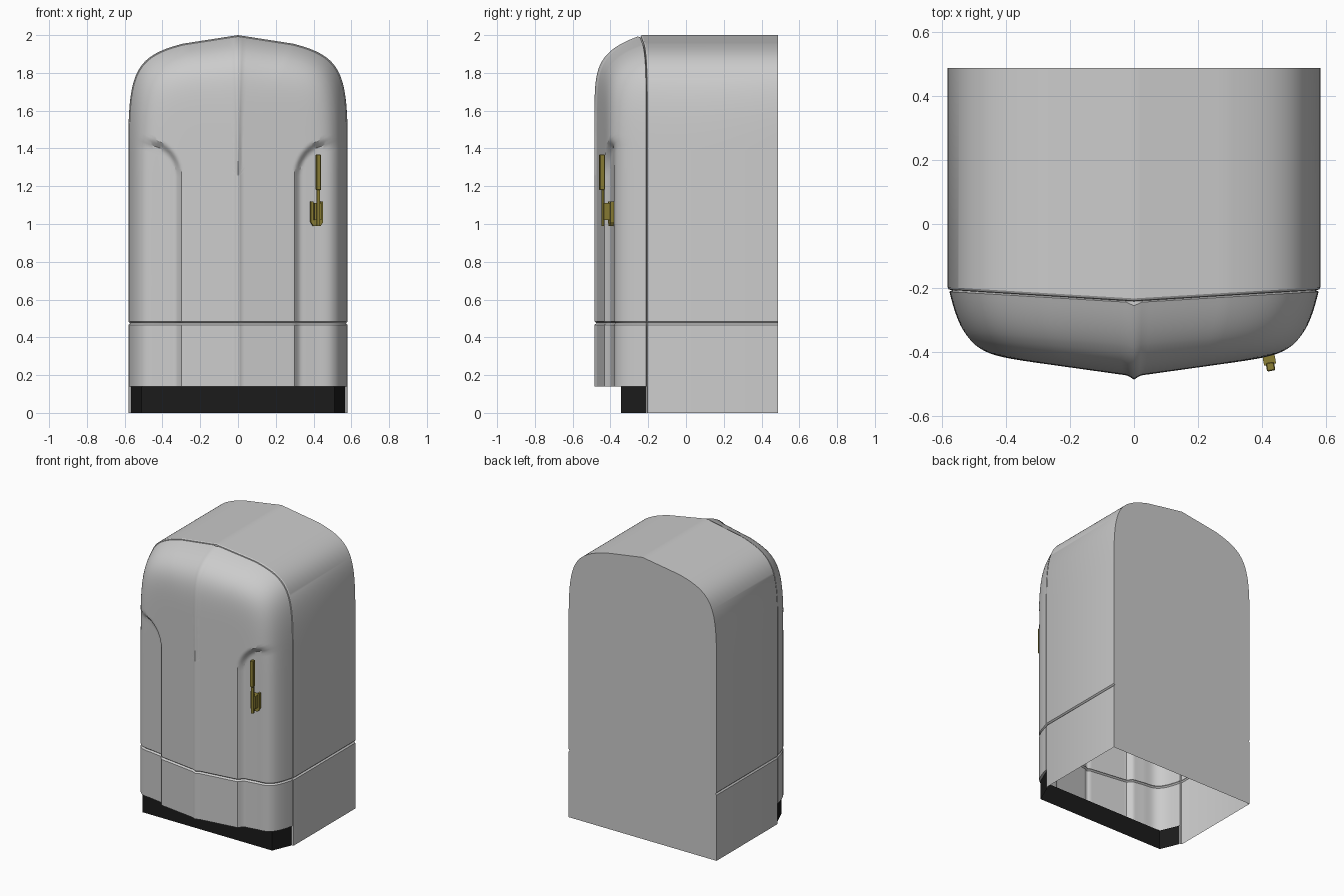
import bpy, bmesh, math
from mathutils import Vector
from mathutils.geometry import interpolate_bezier

if "Cube" in bpy.data.objects:
    bpy.data.objects.remove(bpy.data.objects["Cube"])

ZC, BACK = 1.25, 0.487          # spoke centre height, back plane
GROOVE = 0.475                  # horizontal split line


def make_object(name, bm, mirror=False, color=None, angle=30):
    bmesh.ops.remove_doubles(bm, verts=bm.verts, dist=0.0004)
    bmesh.ops.recalc_face_normals(bm, faces=bm.faces)
    me = bpy.data.meshes.new(name)
    bm.to_mesh(me)
    bm.free()
    ob = bpy.data.objects.new(name, me)
    bpy.context.collection.objects.link(ob)
    if mirror:
        ob.modifiers.new("Mirror", 'MIRROR').use_clip = True
    if color:
        mat = bpy.data.materials.get(color[0]) or bpy.data.materials.new(color[0])
        mat.diffuse_color = color[1]
        mat.use_nodes = True
        mat.node_tree.nodes["Principled BSDF"].inputs["Base Color"].default_value = mat.diffuse_color
        me.materials.append(mat)
    bpy.ops.object.select_all(action='DESELECT')
    ob.select_set(True)
    bpy.context.view_layer.objects.active = ob
    bpy.ops.object.shade_smooth_by_angle(angle=math.radians(angle))
    return ob


def skin(bm, rows):
    grid = [[bm.verts.new(p) for p in row] for row in rows]
    for a, b in zip(grid, grid[1:]):
        for j in range(len(a) - 1):
            bm.faces.new((a[j], a[j + 1], b[j + 1], b[j]))
    return grid


def smooth(t):
    t = min(max(t, 0), 1)
    return t * t * (3 - 2 * t)


# Half outline of the cabinet seen from the front, bottom to peak
low = [0.14, 0.3, 0.45, GROOVE - .009, GROOVE, GROOVE + .009, 0.5, 0.7, 0.95, 1.15]
outline = [(0.581, z) for z in low]
outline += [(0.581, ZC + 0.02 * i) for i in range(8)]
outline += [tuple(p)[:2] for p in interpolate_bezier(
    Vector((.581, 1.41, 0)), Vector((.58, 1.8, 0)),
    Vector((.55, 1.89, 0)), Vector((.29, 1.955, 0)), 44)]
outline += [(.29 * (1 - i / 12), 1.955 + .045 * i / 12) for i in range(1, 13)]


def spoke(X, Z, s):
    return (X * s, Z if Z < ZC else ZC + (Z - ZC) * s)


def seam(X):
    return -0.245 + 0.06 * X


def recess(x, z):
    # shallow scooped panel beside the centre of the door
    dx = max(0, (0.475 - x) / 0.18)
    dz = max(0, (z - 1.25) / 0.2)
    d = (1 - math.hypot(dx, dz)) * 0.18
    return 0.03 * smooth(d / 0.035) * (1 - smooth((x - 0.4) / 0.16))


def front_point(X, Z, s):
    x, z = spoke(X * .99, Z, s) if Z < ZC else spoke(X, Z, s * .99)
    up = max(0, Z - ZC)
    w = up * up / (up * up + X * X)
    power = 13 - 4 * w
    y = -0.475 + 0.14 * x - 0.01 * max(0, 1 - x / 0.02)
    y += (0.23 - 0.08 * X) * s ** power + recess(x, z)
    if Z == GROOVE:
        x, y = x * .985, y + 0.012 * (1 - s ** 8)
    return (x, y, z)


# Door and lower front panel
steps = [j / 50 for j in range(46)] + [.91 + .01 * k for k in range(10)]
rows = []
for X, Z in outline:
    row = [front_point(X, Z, s) for s in steps]
    gx, gz = spoke(X, Z, .975)
    rows.append(row + [(gx, seam(X) + .004, gz)])
bm = bmesh.new()
grid = skin(bm, rows)

# Underside ledge from the front panel back to the toe kick
kick = [(0, -.345), (.51, -.345), (.567, -.21)]
ledge = grid[0][:-1] + [bm.verts.new((x, y, .14)) for x, y in reversed(kick)]
bm.faces.new(ledge)
make_object("door_front", bm, mirror=True)

# Cabinet shell, open underneath
rows = []
for X, Z in [(0.581, 0)] + outline:
    y = seam(X)
    gx, gz = spoke(X, Z, .975)
    k = .985 if Z == GROOVE else 1
    mx, mz = spoke(X, Z, .994)
    rows.append([(gx, y + .004, gz), (mx * k, y + .006, mz),
                 (X * k, y + .013, Z), (X * k, BACK, Z)])
bm = bmesh.new()
grid = skin(bm, rows)
bm.faces.new([r[-1] for r in grid] + [bm.verts.new((0, BACK, 0))])
make_object("cabinet", bm, mirror=True)

# Dark toe kick
bm = bmesh.new()
skin(bm, [[(x, y, z) for x, y in kick] for z in (0, .14)])
make_object("toe_kick", bm, mirror=True, color=("dark", (.011, .011, .011, 1)))

# Door handle
BRASS = ("brass", (.26, .21, .035, 1))


def handle_part(name, profile, y0, y1, bevel=0):
    bm = bmesh.new()
    f = bm.faces.new([bm.verts.new((x, y0, z)) for x, z in profile])
    ext = bmesh.ops.extrude_face_region(bm, geom=[f])
    bmesh.ops.translate(bm, vec=(0, y1 - y0, 0),
                        verts=[v for v in ext['geom'] if isinstance(v, bmesh.types.BMVert)])
    if bevel:
        bmesh.ops.bevel(bm, geom=bm.edges[:], offset=bevel, segments=1, affect='EDGES')
    ob = make_object(name, bm, color=BRASS)
    ob.location = (.415, -.387, 0)
    ob.rotation_euler.z = 0.18


def rect(w, z0, z1):
    return [(-w, z0), (w, z0), (w, z1), (-w, z1)]


cup = [(-.033, 1.12), (-.033, 1.01), (-.02, .99), (.02, .99), (.033, 1.01), (.033, 1.12),
       (.02, 1.12), (.02, 1.02), (-.02, 1.02), (-.02, 1.12)]
handle_part("handle_cup", cup, -.02, .02)
handle_part("handle_block", rect(.019, 1.02, 1.11), -.052, .015)
handle_part("handle_stem", rect(.009, .99, 1.2), -.061, -.05)
handle_part("handle_lever", rect(.013, 1.18, 1.367), -.072, -.045, .003)
